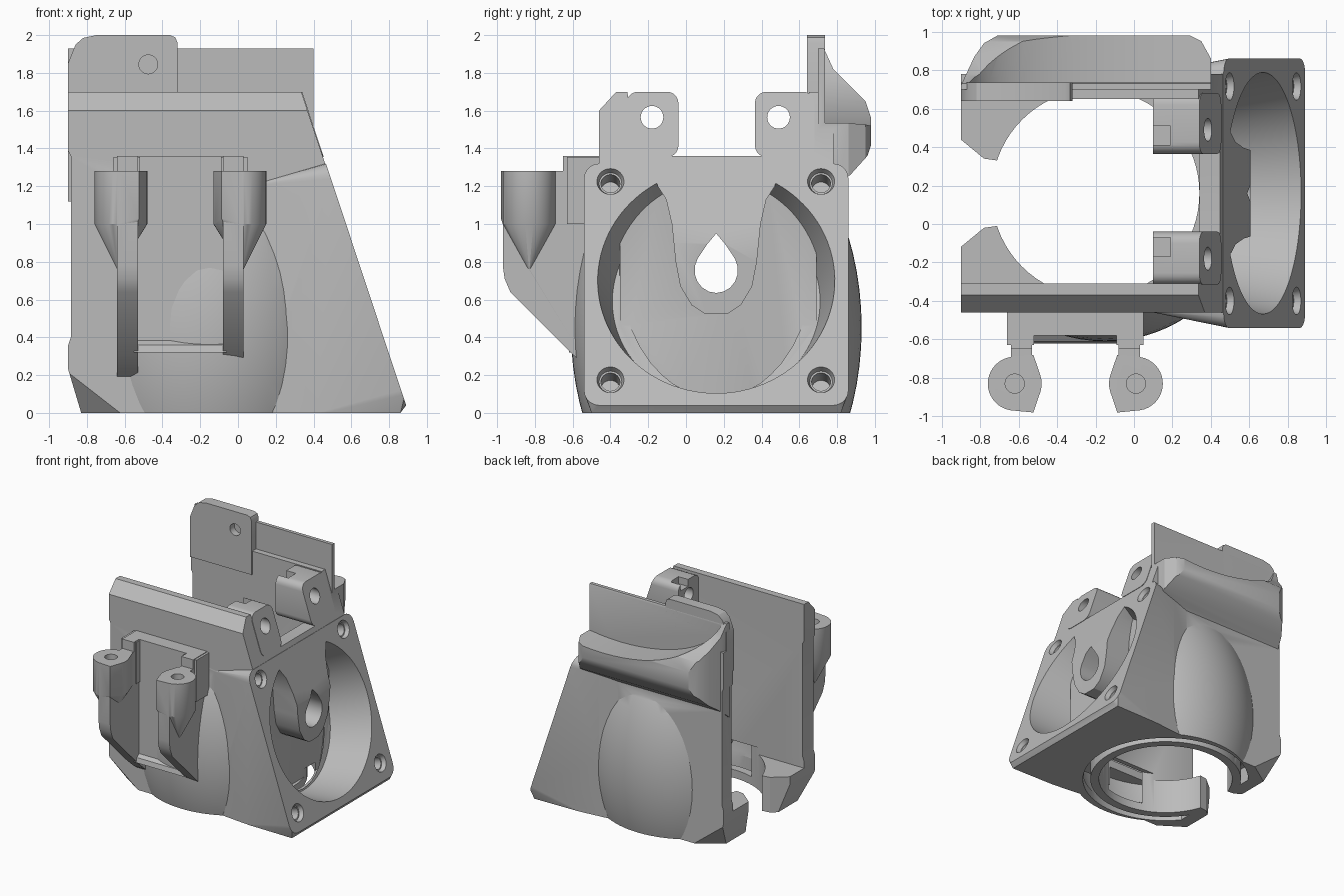
import bpy, bmesh, math
from mathutils import Vector

cube = bpy.data.objects.get("Cube")
if cube:
    bpy.data.objects.remove(cube, do_unlink=True)

grey = bpy.data.materials.new("plain grey")
grey.use_nodes = True
grey.diffuse_color = (0.5, 0.5, 0.5, 1)
grey.node_tree.nodes["Principled BSDF"].inputs["Base Color"].default_value = (0.5, 0.5, 0.5, 1)

MID = 0.16                                  # y of the symmetry plane
NORMAL = Vector((1.66, 0, 0.55)).normalized()


def slant(y, z):
    """Point on the sloping fan face."""
    return Vector((0.34 + (1.7 - z) * 0.55 / 1.66, y, z))


def finish(name, bm):
    bmesh.ops.recalc_face_normals(bm, faces=bm.faces)
    mesh = bpy.data.meshes.new(name)
    bm.to_mesh(mesh)
    bm.free()
    obj = bpy.data.objects.new(name, mesh)
    bpy.context.collection.objects.link(obj)
    mesh.materials.append(grey)
    return obj


def prism(name, pts, axis, lo, hi, r=0):
    """Extrude a 2D profile along an axis, optionally rounding its corners."""
    i = "xyz".index(axis)
    bm = bmesh.new()

    def ring(level):
        out = []
        for p in pts:
            co = list(p)
            co.insert(i, level)
            out.append(bm.verts.new(co))
        return out
    a, b = ring(lo), ring(hi)
    n = len(pts)
    bm.faces.new(a)
    bm.faces.new(b[::-1])
    for k in range(n):
        bm.faces.new((a[k], a[(k + 1) % n], b[(k + 1) % n], b[k]))
    bmesh.ops.recalc_face_normals(bm, faces=bm.faces)
    if r:
        along = [e for e in bm.edges if abs(e.verts[0].co[i] - e.verts[1].co[i]) > 1e-4]
        bmesh.ops.bevel(bm, geom=along, offset=r, segments=5, profile=0.5, affect='EDGES')
    return finish(name, bm)


def box(name, x, y, z):
    return prism(name, [(x[0], y[0]), (x[1], y[0]), (x[1], y[1]), (x[0], y[1])], "z", *z)


def hull(name, pts):
    bm = bmesh.new()
    for p in pts:
        bm.verts.new(p)
    res = bmesh.ops.convex_hull(bm, input=bm.verts[:])
    junk = {g for g in res["geom_interior"] + res["geom_unused"] if isinstance(g, bmesh.types.BMVert)}
    bmesh.ops.delete(bm, geom=list(junk), context='VERTS')
    bmesh.ops.dissolve_limit(bm, angle_limit=0.002, verts=bm.verts[:], edges=bm.edges[:])
    return finish(name, bm)


def circle(center, axis, r, n=48):
    axis = Vector(axis).normalized()
    u = axis.orthogonal().normalized()
    v = axis.cross(u)
    angles = [math.tau * k / n for k in range(n)]
    return [Vector(center) + r * (math.cos(t) * u + math.sin(t) * v) for t in angles]


def rod(name, p, q, r, r2=None, n=48):
    axis = Vector(q) - Vector(p)
    return hull(name, circle(p, axis, r, n) + circle(q, axis, r2 or r, n))


def ellipsoid(name, center, radii):
    bm = bmesh.new()
    bmesh.ops.create_uvsphere(bm, u_segments=72, v_segments=36, radius=1)
    bmesh.ops.scale(bm, vec=radii, verts=bm.verts)
    bmesh.ops.translate(bm, vec=center, verts=bm.verts)
    return finish(name, bm)


def combine(obj, op, *others):
    """Apply booleans in turn and drop the helper objects."""
    for other in others:
        mod = obj.modifiers.new("bool", 'BOOLEAN')
        mod.operation, mod.solver, mod.object = op, 'EXACT', other
        deps = bpy.context.evaluated_depsgraph_get()
        mesh = bpy.data.meshes.new_from_object(obj.evaluated_get(deps))
        obj.modifiers.clear()
        obj.data = mesh
        bpy.data.objects.remove(other, do_unlink=True)
    return obj


# Outer shell: walls, swollen duct, flared fan flange, rear collar
body = prism("duct_body", [(-.80, -.1), (-.83, 0), (-.905, .25), (-.905, .34), (-.885, .4),
             (-.885, 1.36), (-.905, 1.4), (-.905, 1.7), (.335, 1.7), (.8, .3), (.7, -.1)],
             "y", -.46, .78)
swell = ellipsoid("swell", (-.15, MID, .45), (.77, .77, 1.16))
outline = []
for cy, cz, start in ((.78, 1.24, 0), (-.46, 1.24, 90), (-.46, .12, 180), (.78, .12, 270)):
    for k in range(6):
        t = math.radians(start + 18 * k)
        outline.append(slant(cy + .08 * math.cos(t), cz + .08 * math.sin(t)))
flange = hull("flange", outline + [Vector((x, y, z)) for x, y, z in (
    (.785, -.46, -.1), (.785, .78, -.1), (.86, -.5, 0), (.86, .82, 0),
    (.05, -.45, -.1), (.05, .77, -.1), (.05, -.45, 1.2), (.05, .77, 1.2))])
collar = prism("collar", [(.7, 1.12), (.8, 1.21), (.87, 1.26), (.96, 1.36), (.98, 1.42), (.98, 1.56),
               (.95, 1.65), (.87, 1.73), (.78, 1.82), (.73, 1.93), (.7, 1.93)], "x", -.95, .5)
combine(collar, 'INTERSECT', prism("plan", [(-.9, .6), (-.9, .72), (-.83, .87), (-.78, .94), (-.7, .985),
        (.28, .985), (.35, .95), (.4, .86), (.4, .6)], "z", 1, 2))
combine(body, 'UNION', swell, flange, collar)
combine(body, 'INTERSECT', box("trim", (-.9, 1), (-1.2, 1.2), (0, 2.5)))

# Scooped collar top, wall chamfers and raised lower corners
scoop = [(.1 + .97 * math.cos(math.tau * k / 64), 2 + .49 * math.sin(math.tau * k / 64)) for k in range(64)]
combine(body, 'DIFFERENCE', prism("scoop", scoop, "y", .735, 1.3),
        prism("front_chamfer", [(-.47, 1.59), (-.36, 1.71), (-.5, 1.75)], "x", -1, 1))
for y, inner in ((-.5, -.2), (.82, .52)):
    combine(body, 'DIFFERENCE', hull("corner", [(-.95, y, -.05), (-.5, y, -.05),
            (-.95, inner, -.05), (-.95, y, .3)]))

# Open interior, lower round opening with side gap, and low edge on the fan side
combine(body, 'DIFFERENCE',
        box("interior", (-1.1, .34), (-.31, .65), (.3, 2.2)),
        rod("round_opening", (-.2, MID, -.1), (-.2, MID, .36), .54, n=72),
        prism("side_gap", [(-.5, .33), (-.71, .33), (-.78, .34), (-.95, .48),
              (-.95, -.16), (-.78, -.02), (-.71, -.01), (-.5, -.01)], "z", -.1, .36),
        prism("low_edge", [(-.308, 1.36), (.63, 1.36), (.63, 1.9), (-.308, 1.9)], "x", .2, .8, .05))

# Air chamber: fan bowl and side channels around a tongue
center = slant(MID, .70)
cavity = rod("cavity", center + NORMAL * .01, center - NORMAL * .35, .63, .55, 96)
channels = ellipsoid("channels", (-.15, MID, .45), (.70, .70, 1.09))
combine(channels, 'INTERSECT', box("limits", (-.7, 1), (-1, 1.2), (.07, 1.3)))
half = [(.36, 1.4), (.31, 1.2), (.265, 1.13), (.235, 1.0), (.215, .8), (.19, .67), (.13, .57), (.06, .525)]
tongue_outline = [(MID + w, z) for w, z in half] + [(MID - w, z) for w, z in reversed(half)]
combine(cavity, 'UNION', channels)
combine(cavity, 'DIFFERENCE',
        box("core", (-1.2, .38), (-.35, .69), (-.5, 2)),
        prism("tongue", tongue_outline, "x", .2, .605))
combine(body, 'DIFFERENCE', cavity)

# Teardrop window in the tongue
drop = [(MID, .95), (MID - .05, .89)]
drop += [(MID + .115 * math.cos(t), .755 + .12 * math.sin(t))
         for t in [math.radians(150 + 20 * k) for k in range(13)]]
drop += [(MID + .05, .89)]
combine(body, 'DIFFERENCE', prism("window", drop, "x", .2, .75))

# Ring-shaped outlet slot underneath
slot = rod("slot", (-.2, MID, -.1), (-.2, MID, .14), .67, n=72)
combine(slot, 'DIFFERENCE', rod("slot_core", (-.2, MID, -.2), (-.2, MID, .3), .61, n=72),
        box("slot_end", (-1.2, -.72), (-1, 1.2), (-.3, .4)))
combine(body, 'DIFFERENCE', slot)

# Countersunk screw holes at the flange corners
for y in (-.4, .715):
    for z in (.175, 1.225):
        p = slant(y, z)
        combine(body, 'DIFFERENCE', rod("screw", p + NORMAL * .05, p - NORMAL * .16, .05, n=32),
                rod("sink", p + NORMAL * .01, p - NORMAL * .035, .075, .06, 32))

# Upright rear tab with hole
tab = prism("rear_tab", [(-.9, 1.5), (-.9, 1.85), (-.86, 1.95), (-.82, 1.985), (-.75, 2), (-.36, 2),
            (-.332, 1.988), (-.32, 1.96), (-.32, 1.5)], "y", .64, .735)
combine(tab, 'DIFFERENCE', rod("tab_hole", (-.475, .5, 1.845), (-.475, .9, 1.845), .05, n=32))

# Pair of drilled ears above the fan
parts = [body, tab]
for name, lo, hi, hole, slot_y in (("front_ear", -.315, -.04, -.18, -.12), ("rear_ear", .365, .68, .49, .46)):
    ear = prism(name, [(lo, 1.355), (hi, 1.355), (hi, 1.7), (lo, 1.7)], "x", .1, .6, .06)
    combine(ear, 'INTERSECT', prism("ear_side", [(.05, 1.3), (.05, 1.75), (.323, 1.75), (.472, 1.3)],
                                    "y", -1, 1))
    combine(ear, 'DIFFERENCE', rod("ear_hole", (0, hole, 1.565), (.8, hole, 1.565), .06, n=32),
            box("nut_slot", (.05, .19), (slot_y - .05, slot_y + .05), (1.64, 1.8)))
    parts.append(ear)

# Front bracket: back plate, lower ledge and two rails with drilled posts
parts.append(box("bracket_plate", (-.54, -.07), (-.58, -.42), (.33, 1.36)))
parts.append(prism("bracket_ledge", [(-.4, .32), (-.62, .32), (-.61, .36), (-.57, .39), (-.4, .39)],
                   "x", -.55, -.06))
for side, name in ((-1, "right_rail"), (1, "left_rail")):
    def at(d):
        return -.305 + side * d
    rail = prism(name, [(-.4, .15), (-.5, .22), (-.6, .31), (-.93, .64), (-.96, .71), (-.97, .78),
                 (-.97, 1.28), (-.65, 1.28), (-.65, 1.36), (-.4, 1.36)],
                 "x", *sorted((at(.225), at(.335))))
    head = prism("head", [(-.4, 1.0), (-.63, 1.0), (-.63, 1.355), (-.4, 1.355)],
                 "x", *sorted((at(.215), at(.355))))
    rims = [p for z in (1.0, 1.28) for p in circle((at(.315), -.83, z), (0, 0, 1), .14, 40)]
    corners = [(at(.218), -.98, z) for z in (1.03, 1.281)] + [(at(.218), -.68, z) for z in (1.0, 1.281)]
    post = hull("post", rims + corners + [(at(.33), -.83, .75)])
    combine(rail, 'UNION', head, post)
    combine(rail, 'DIFFERENCE', rod("post_hole", (at(.315), -.83, 1.08), (at(.315), -.83, 1.4), .05, n=32))
    parts.append(rail)

# Smooth curved surfaces, keep edges crisp
for obj in parts:
    obj.data.shade_smooth()
    obj.data.set_sharp_from_angle(angle=math.radians(28))
